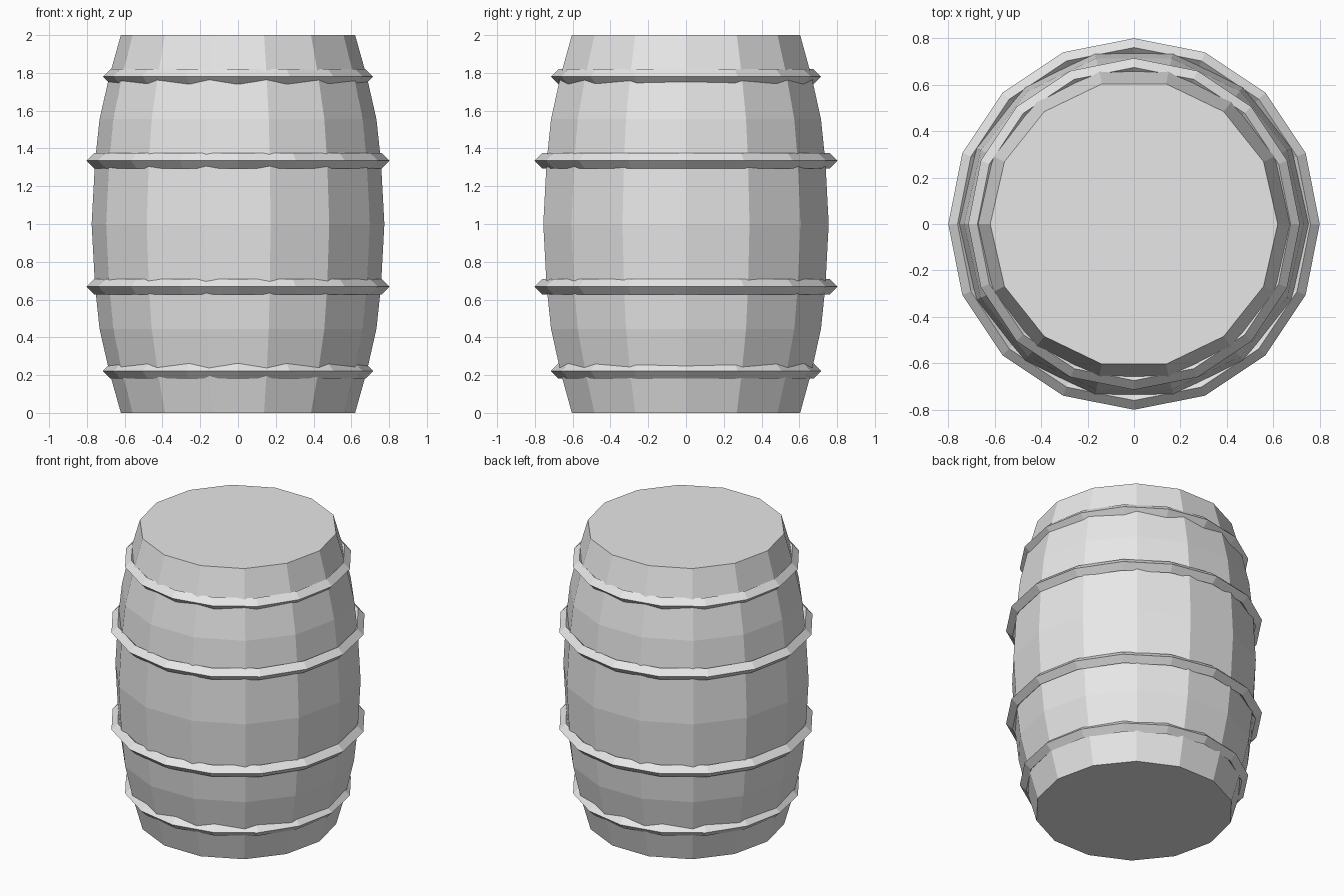
import bpy, math

if "Cube" in bpy.data.objects:
    bpy.data.objects.remove(bpy.data.objects["Cube"])

grey = bpy.data.materials.new("plain_grey")
grey.diffuse_color = (0.8, 0.8, 0.8, 1)
grey.use_nodes = True
grey.node_tree.nodes["Principled BSDF"].inputs["Base Color"].default_value = grey.diffuse_color


def revolve(name, profile, sides, closed):
    """Turn a (radius, height) profile about z; closed makes a hoop, open gets end caps."""
    n = len(profile)
    verts = []
    for i in range(sides):
        a = 2 * math.pi * i / sides
        verts += [(r * math.cos(a), r * math.sin(a), z) for r, z in profile]
    faces = []
    for i in range(sides):
        j = (i + 1) % sides
        for k in range(n if closed else n - 1):
            m = (k + 1) % n
            faces.append((i * n + k, j * n + k, j * n + m, i * n + m))
    if not closed:
        faces.append([i * n for i in reversed(range(sides))])
        faces.append([i * n + n - 1 for i in range(sides)])
    mesh = bpy.data.meshes.new(name)
    mesh.from_pydata(verts, [], faces)
    mesh.materials.append(grey)
    obj = bpy.data.objects.new(name, mesh)
    bpy.context.collection.objects.link(obj)
    return obj


# Bulging 14-sided body with flat ends, mirrored about mid height
lower = [(0.62, 0), (0.682, 0.22), (0.733, 0.445), (0.757, 0.67)]
profile = lower + [(0.775, 1.0)] + [(r, 2 - z) for r, z in reversed(lower)]
revolve("barrel_body", profile, 14, False)

# Four 16-sided hoops with a diamond cross-section
t = 0.04
hoops = [("bottom_hoop", 0.675, 0.222), ("lower_hoop", 0.761, 0.668),
         ("upper_hoop", 0.761, 1.335), ("top_hoop", 0.675, 1.78)]
for name, r, z in hoops:
    revolve(name, [(r, z - t), (r + t, z), (r, z + t), (r - t, z)], 16, True)
